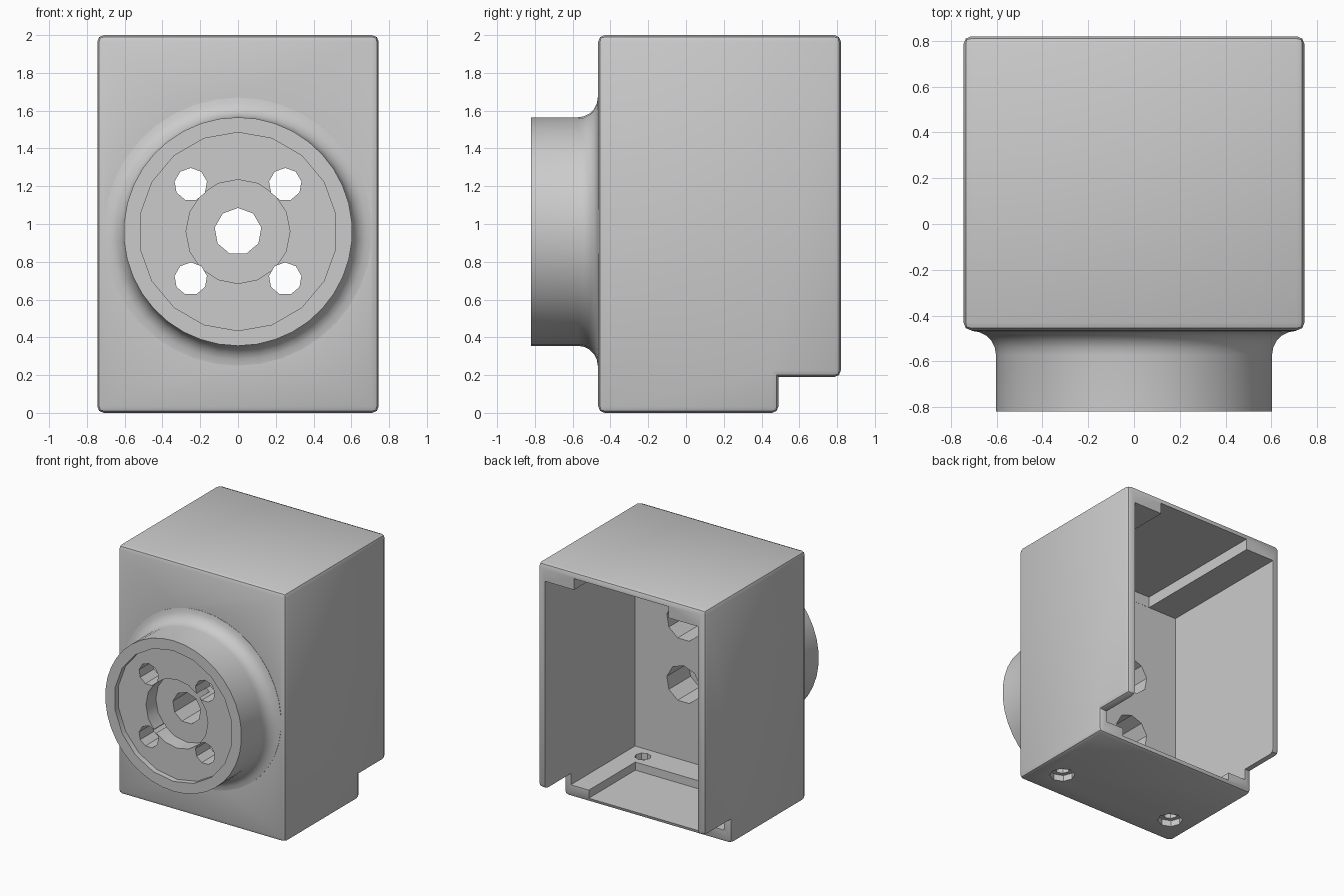
import bpy, bmesh, math
from mathutils import Vector

cube = bpy.data.objects.get("Cube")
if cube:
    bpy.data.objects.remove(cube, do_unlink=True)

grey = bpy.data.materials.new("plain_grey")
grey.use_nodes = True
colour = (0.6, 0.6, 0.6, 1)
grey.diffuse_color = colour
grey.node_tree.nodes["Principled BSDF"].inputs["Base Color"].default_value = colour


def finish(name, bm):
    bmesh.ops.recalc_face_normals(bm, faces=bm.faces)
    mesh = bpy.data.meshes.new(name)
    bm.to_mesh(mesh)
    bm.free()
    mesh.materials.append(grey)
    obj = bpy.data.objects.new(name, mesh)
    bpy.context.collection.objects.link(obj)
    return obj


def block(name, lo, hi):
    lo, hi = Vector(lo), Vector(hi)
    bm = bmesh.new()
    bmesh.ops.create_cube(bm, size=1)
    for v in bm.verts:
        v.co = (lo + hi) / 2 + v.co * (hi - lo)
    return finish(name, bm)


def turned(name, profile, sides, x, other, upright=False):
    """Solid of revolution from (radius, position) pairs, along y or z."""
    bm = bmesh.new()
    rings = []
    for r, p in profile:
        ring = []
        for i in range(sides):
            a = math.pi / 2 + math.tau * i / sides
            u, w = x + r * math.cos(a), other + r * math.sin(a)
            ring.append(bm.verts.new((u, w, p) if upright else (u, p, w)))
        rings.append(ring)
    for a, b in zip(rings, rings[1:]):
        for i in range(sides):
            j = (i + 1) % sides
            bm.faces.new((a[i], a[j], b[j], b[i]))
    bm.faces.new(rings[0])
    bm.faces.new(rings[-1])
    return finish(name, bm)


def combine(target, tool, operation="DIFFERENCE"):
    mod = target.modifiers.new("combine", "BOOLEAN")
    mod.operation, mod.solver, mod.object = operation, "EXACT", tool
    bpy.context.view_layer.objects.active = target
    bpy.ops.object.modifier_apply(modifier=mod.name)
    bpy.data.objects.remove(tool, do_unlink=True)


# Housing: side profile with a notch at the lower back, extruded and rounded
W, FRONT, BACK, STEP = 0.745, -0.465, 0.82, 0.49
bm = bmesh.new()
outline = [(FRONT, 0), (STEP, 0), (STEP, 0.19), (BACK, 0.19), (BACK, 2), (FRONT, 2)]
face = bm.faces.new([bm.verts.new((-W, y, z)) for y, z in outline])
extruded = bmesh.ops.extrude_face_region(bm, geom=[face])["geom"]
bmesh.ops.translate(bm, vec=(2 * W, 0, 0),
                    verts=[g for g in extruded if isinstance(g, bmesh.types.BMVert)])
bmesh.ops.recalc_face_normals(bm, faces=bm.faces)
bmesh.ops.bevel(bm, geom=[e for e in bm.edges if e.is_convex], offset=0.035,
                segments=2, profile=0.5, affect="EDGES")
housing = finish("housing", bm)

# Round boss with a flared foot on the front
CZ, R, FLARE = 0.96, 0.605, 0.105
profile = [(R, -BACK)]
for i in range(6):
    a = math.pi / 2 * i / 5
    profile.append((R + FLARE * (1 - math.cos(a)), FRONT - FLARE * (1 - math.sin(a)) - 0.002))
profile.append((R + FLARE, FRONT + 0.05))
combine(housing, turned("boss", profile, 38, 0, CZ), "UNION")

# Main cavity, ceiling channel and floor pan, all open to the back
INNER = -0.325
combine(housing, block("cavity", (-0.68, INNER, 0.1), (0.68, 1, 1.86)))
combine(housing, block("ceiling_channel", (-0.42, INNER + 0.001, 1.7), (0.42, 1, 1.95)))
combine(housing, block("floor_pan", (-0.52, -0.1, 0.035), (0.52, 1, 0.3)))

# Stepped recess and centre bore in the boss
combine(housing, turned("dish", [(0.525, -1), (0.525, -0.775)], 18, 0, CZ))
combine(housing, turned("inner_dish", [(0.275, -1), (0.275, -0.65)], 16, 0, CZ))
combine(housing, turned("centre_bore", [(0.125, -1), (0.125, 0)], 9, 0, CZ))

# Mounting holes, wider on the inside, and the bottom screw holes
for sx in (-1, 1):
    for sz in (-1, 1):
        hole = [(0.087, -1), (0.087, -0.6), (0.15, -0.6), (0.15, 0)]
        combine(housing, turned("mount_hole", hole, 9, sx * 0.25, CZ + sz * 0.25))
    screw = [(0.095, -0.1), (0.095, 0.05), (0.06, 0.05), (0.06, 0.2)]
    combine(housing, turned("screw_hole", screw, 8, sx * 0.53, -0.21, upright=True))

# Smooth the rounded surfaces and keep hard edges crisp
bpy.ops.object.select_all(action="DESELECT")
housing.select_set(True)
bpy.context.view_layer.objects.active = housing
bpy.ops.object.shade_smooth_by_angle(angle=math.radians(30))
